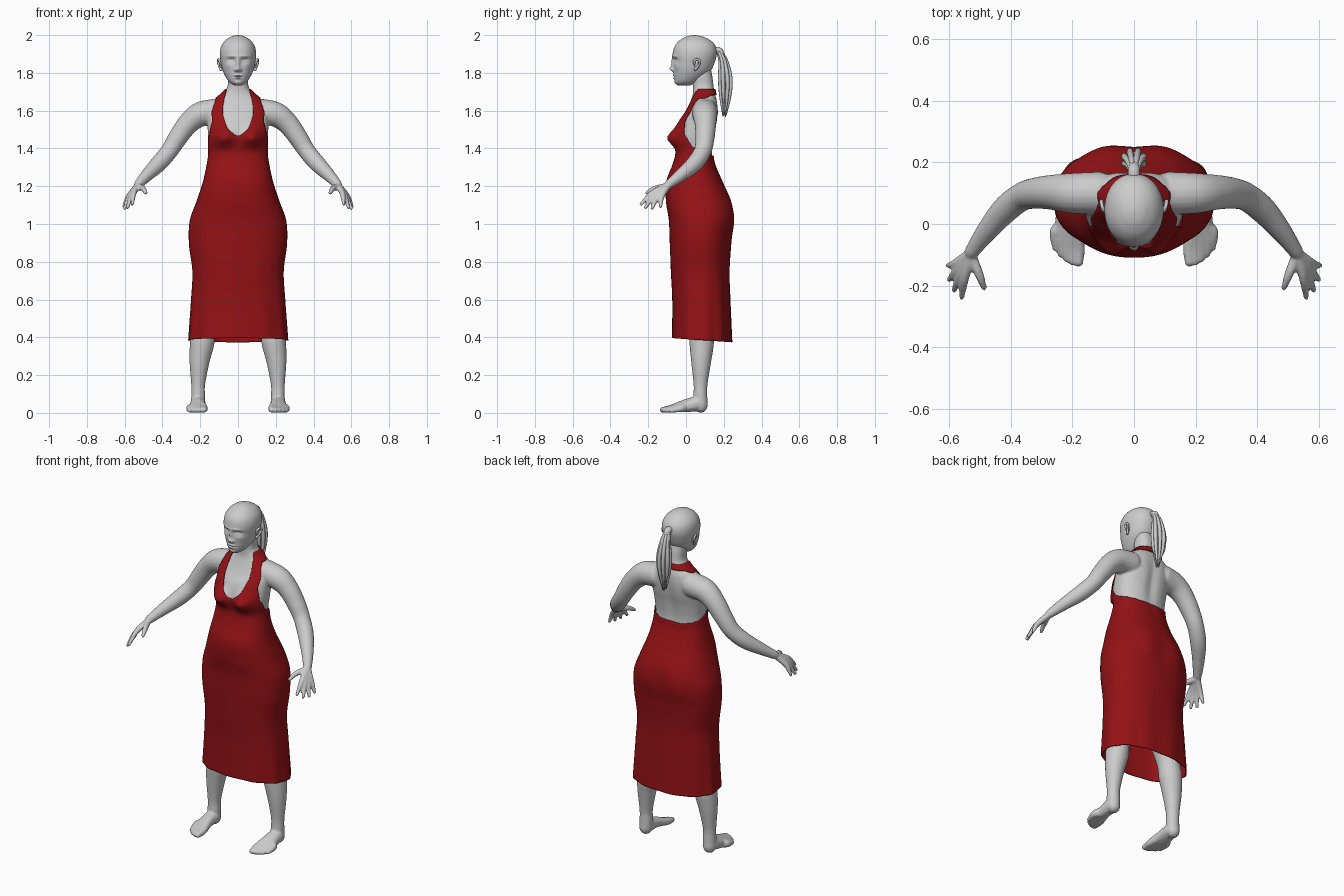
import bpy, bmesh, math, random
from mathutils import Vector

random.seed(4)
if "Cube" in bpy.data.objects:
    bpy.data.objects.remove(bpy.data.objects["Cube"])


def material(name, rgb):
    m = bpy.data.materials.new(name)
    m.use_nodes = True
    m.diffuse_color = (*rgb, 1)
    bsdf = m.node_tree.nodes["Principled BSDF"]
    bsdf.inputs["Base Color"].default_value = (*rgb, 1)
    bsdf.inputs["Roughness"].default_value = 0.7
    return m


SKIN = material("pale_grey", (0.6, 0.6, 0.6))
RED = material("deep_red", (0.3, 0.006, 0.008))


def sample(rows, t):
    """Smooth interpolation of rows keyed by their first value."""
    last = len(rows) - 1
    t = min(max(t, rows[0][0]), rows[last][0])
    i = max(k for k in range(last) if rows[k][0] <= t)
    a, b = rows[i], rows[i + 1]
    p, q = rows[max(i - 1, 0)], rows[min(i + 2, last)]
    h = b[0] - a[0]
    u = (t - a[0]) / h
    out = []
    for c in range(1, len(a)):
        m0 = (b[c] - p[c]) / (b[0] - p[0]) * h
        m1 = (q[c] - a[c]) / (q[0] - a[0]) * h
        d = b[c] - a[c]
        out.append(a[c] + u * (m0 + u * (3 * d - 2 * m0 - m1 + u * (m0 + m1 - 2 * d))))
    return out


def linear(rows, t):
    for (a, x), (b, y) in zip(rows, rows[1:]):
        if t <= b:
            return x + (y - x) * max(0, (t - a) / (b - a))
    return rows[-1][1]


def skin_rings(bm, rings, caps=True):
    rings = [[bm.verts.new(p) for p in r] for r in rings]
    n = len(rings[0])
    for r, s in zip(rings, rings[1:]):
        for k in range(n):
            bm.faces.new((r[k], r[(k + 1) % n], s[(k + 1) % n], s[k]))
    if caps:
        bm.faces.new(rings[0][::-1])
        bm.faces.new(rings[-1])


def loft(bm, table, z0, z1, rows, sides, shape, grow=0, caps=True, power=2.3):
    """Stack of rounded rings; table rows are height, half width, front, back."""
    rings = []
    for i in range(rows + 1):
        z = z0 + (z1 - z0) * i / rows
        w, f, b = sample(table, z)
        ring = []
        for k in range(sides):
            a = math.tau * k / sides
            c, s = math.cos(a), math.sin(a)
            x = (w + grow) * math.copysign(abs(c) ** (2 / power), c)
            y = (f + b) / 2 + ((b - f) / 2 + grow) * math.copysign(abs(s) ** (2 / power), s)
            ring.append(shape(x, y, z, a))
        rings.append(ring)
    skin_rings(bm, rings, caps)


def tube(bm, points, side=1, sides=14, sub=6):
    """Round limb through points of x, y, z, radius, with ball ends."""
    rows = [(i, *p) for i, p in enumerate(points)]
    path = [sample(rows, i / sub) for i in range((len(points) - 1) * sub + 1)]
    centres = [Vector((p[0] * side, p[1], p[2])) for p in path]
    rings, u = [], None
    for i, c in enumerate(centres):
        t = (centres[min(i + 1, len(path) - 1)] - centres[max(i - 1, 0)]).normalized()
        u = t.orthogonal() if u is None else u - t * u.dot(t)
        u.normalize()
        v = t.cross(u)
        angles = [math.tau * k / sides for k in range(sides)]
        rings.append([c + path[i][3] * (u * math.cos(a) + v * math.sin(a)) for a in angles])
    skin_rings(bm, rings)
    for i in (0, -1):
        ball = bmesh.ops.create_icosphere(bm, subdivisions=2, radius=path[i][3])
        bmesh.ops.translate(bm, verts=ball["verts"], vec=centres[i])


def finish(name, bm, mat):
    bmesh.ops.recalc_face_normals(bm, faces=bm.faces)
    for f in bm.faces:
        f.smooth = True
    me = bpy.data.meshes.new(name)
    bm.to_mesh(me)
    bm.free()
    me.materials.append(mat)
    ob = bpy.data.objects.new(name, me)
    bpy.context.collection.objects.link(ob)
    return ob


def bump(x, z, cx, cz, sx, sz):
    return math.exp(-((abs(x) - cx) / sx) ** 2 - ((z - cz) / sz) ** 2)


# Torso outline shared by body and dress
TORSO = [(.375, .258, -.066, .24), (.6, .243, -.066, .23), (.75, .236, -.074, .225),
         (.9, .254, -.08, .234), (1.02, .249, -.085, .243), (1.12, .214, -.1, .232),
         (1.22, .181, -.1, .19), (1.32, .159, -.064, .15), (1.38, .152, -.05, .143),
         (1.46, .16, -.06, .152), (1.54, .164, -.04, .168), (1.6, .165, -.003, .172),
         (1.65, .135, .022, .168), (1.685, .092, .034, .158), (1.72, .06, .035, .15),
         (1.78, .056, .03, .142), (1.84, .056, .02, .13)]


def torso_shape(x, y, z, a):
    s = math.sin(a)
    if s < 0:
        y += s * .045 * bump(x, z, .08, 1.455, .05, .045)
    else:
        y += s * (.012 * bump(x, z, .1, 1.03, .07, .09) - .012 * bump(x, z, 0, 1.5, .03, .14))
    return x, y, z


def dress_shape(x, y, z, a):
    x, y, z = torso_shape(x, y, z, a)
    low = min(1, max(0, (.8 - z) / .4))
    fold = 1 + .014 * low * math.sin(11 * a + .6)
    return x * fold, .08 + (y - .08) * fold, z - .011 * math.sin(a) * low ** 3


# Bare body: torso, limbs, hands and feet fused into one skin
bm = bmesh.new()
loft(bm, TORSO, .8, 1.84, 90, 64, torso_shape, grow=-.002)
for side in (1, -1):
    tube(bm, [(.11, .1, 1.595, .07), (.2, .1, 1.58, .066), (.265, .103, 1.53, .057),
              (.32, .1, 1.455, .051), (.365, .088, 1.385, .046), (.42, .045, 1.32, .044),
              (.48, -.025, 1.26, .034), (.527, -.09, 1.21, .024)], side, 20)
    # Four fingers run from wrist over knuckle to tip
    for knuckle, tip in (((.551, -.178, 1.165), (.56, -.238, 1.105)),
                         ((.563, -.165, 1.155), (.585, -.215, 1.087)),
                         ((.573, -.148, 1.148), (.6, -.18, 1.083)),
                         ((.58, -.128, 1.145), (.604, -.135, 1.092))):
        tube(bm, [(.53, -.095, 1.205, .018), (*knuckle, .015), (*tip, .0095)], side, 10)
    tube(bm, [(.53, -.1, 1.2, .018), (.503, -.165, 1.188, .015), (.488, -.207, 1.165, .01)], side, 10)
    tube(bm, [(.12, .08, .85, .11), (.15, .075, .62, .088), (.18, .08, .45, .064),
              (.19, .083, .37, .065), (.204, .08, .27, .053), (.211, .077, .15, .037),
              (.211, .076, .09, .037), (.212, .078, .037, .037)], side, 20)
    # Foot bones fan out to five toes
    for i in range(5):
        t = i / 4
        x, y = .18 + .075 * t, -.124 + .045 * t * t
        r = .016 - .005 * t
        tube(bm, [(.212, .06, .05, .042), (.2 + .03 * t, -.005, .042 - .01 * t, .03),
                  (x, y + .05, .024, .021), (x, y, r, r)], side, 10)
body = finish("body", bm, SKIN)
remesh = body.modifiers.new("fuse", "REMESH")
remesh.mode = "VOXEL"
remesh.voxel_size = .006
remesh.use_smooth_shade = True
soft = body.modifiers.new("soften", "SMOOTH")
soft.factor = .5
soft.iterations = 4

# Halter dress: full shell, then openings cut by rule
ARMHOLE = [(1.355, .3), (1.365, .14), (1.385, .08), (1.41, .03), (1.475, -.01), (1.545, -.01),
           (1.6, .025), (1.66, .08), (1.685, .14), (1.69, .3)]
OUTER = [(1.36, .3), (1.475, .18), (1.56, .152), (1.66, .118), (1.72, .11)]
NECKLINE = [(1.465, 0), (1.475, .025), (1.5, .052), (1.56, .078), (1.62, .082), (1.68, .07), (1.72, .062)]


def is_cloth(p):
    if p.z < 1.355:
        return True
    inside = p.z > 1.465 and abs(p.x) < linear(NECKLINE, p.z) and p.y < .09
    return p.y < linear(ARMHOLE, p.z) and abs(p.x) < linear(OUTER, p.z) and not inside


bm = bmesh.new()
loft(bm, TORSO, .385, 1.715, 170, 128, dress_shape, grow=.006, caps=False)
bmesh.ops.delete(bm, geom=[f for f in bm.faces if not is_cloth(f.calc_center_median())], context="FACES")
# Even out the cut edges
for _ in range(6):
    moved = {}
    for v in bm.verts:
        near = [e.other_vert(v).co for e in v.link_edges if e.is_boundary]
        if len(near) == 2 and v.co.z > 1.3:
            moved[v] = v.co * .5 + (near[0] + near[1]) * .25
    for v, co in moved.items():
        v.co = co
dress = finish("dress", bm, RED)
shell = dress.modifiers.new("cloth", "SOLIDIFY")
shell.thickness = .005
shell.offset = -1

# Head with features pushed out of the face: x, z, spreads, depth
HEAD = [(1.733, .02, -.04, .02), (1.75, .045, -.056, .06), (1.78, .066, -.062, .1),
        (1.81, .08, -.064, .13), (1.85, .09, -.066, .15), (1.9, .096, -.07, .163),
        (1.94, .089, -.06, .157), (1.97, .069, -.036, .133), (1.99, .041, -.003, .095),
        (1.997, .022, .02, .07), (2.0, .003, .04, .046)]
FACE = [(0, 1.85, .011, .03, .012), (0, 1.82, .014, .013, .018), (.013, 1.815, .008, .008, .008),
        (.036, 1.866, .02, .013, -.013), (.036, 1.862, .013, .007, .006), (.032, 1.888, .028, .008, .005),
        (0, 1.787, .022, .006, .007), (0, 1.773, .018, .006, .007), (0, 1.78, .025, .003, -.006),
        (0, 1.745, .02, .012, .006), (.052, 1.835, .02, .02, .004)]


def head_shape(x, y, z, a):
    if a > math.pi:
        y -= sum(d * bump(x, z, cx, cz, sx, sz) for cx, cz, sx, sz, d in FACE)
    return x, y, z


bm = bmesh.new()
loft(bm, HEAD, 1.733, 2.0, 110, 144, head_shape, power=2.1)
finish("head", bm, SKIN)

# Ears: rim, lobe and hollow
bm = bmesh.new()
for side in (1, -1):
    tube(bm, [(.09, .045, 1.845, .006), (.098, .045, 1.865, .007), (.104, .06, 1.872, .006),
              (.106, .074, 1.858, .006), (.1, .066, 1.838, .006), (.09, .05, 1.818, .008)], side, 10)
    tube(bm, [(.088, .057, 1.858, .012), (.087, .055, 1.835, .01)], side, 10)
finish("ears", bm, SKIN)

# Ponytail: hair tie and a bundle of tapering strands
bm = bmesh.new()
tube(bm, [(0, .145, 1.915, .022), (0, .172, 1.918, .019), (0, .185, 1.905, .018)])
for i in range(16):
    a = math.tau * i / 16
    rx = (.034 if i % 2 else .02) * math.cos(a)
    ry = (.03 if i % 2 else .017) * math.sin(a)
    end = random.uniform(1.565, 1.64)
    tube(bm, [(rx * .3, .175 + ry * .3, 1.918, .008), (rx * .65, .198 + ry * .6, 1.86, .01),
              (rx, .208 + ry, 1.77, .011), (rx * .85, .208 + ry * .85, 1.68, .009),
              (rx * .3, .204 + ry * .3, end, .003)], 1, 8, 4)
finish("ponytail", bm, SKIN)
